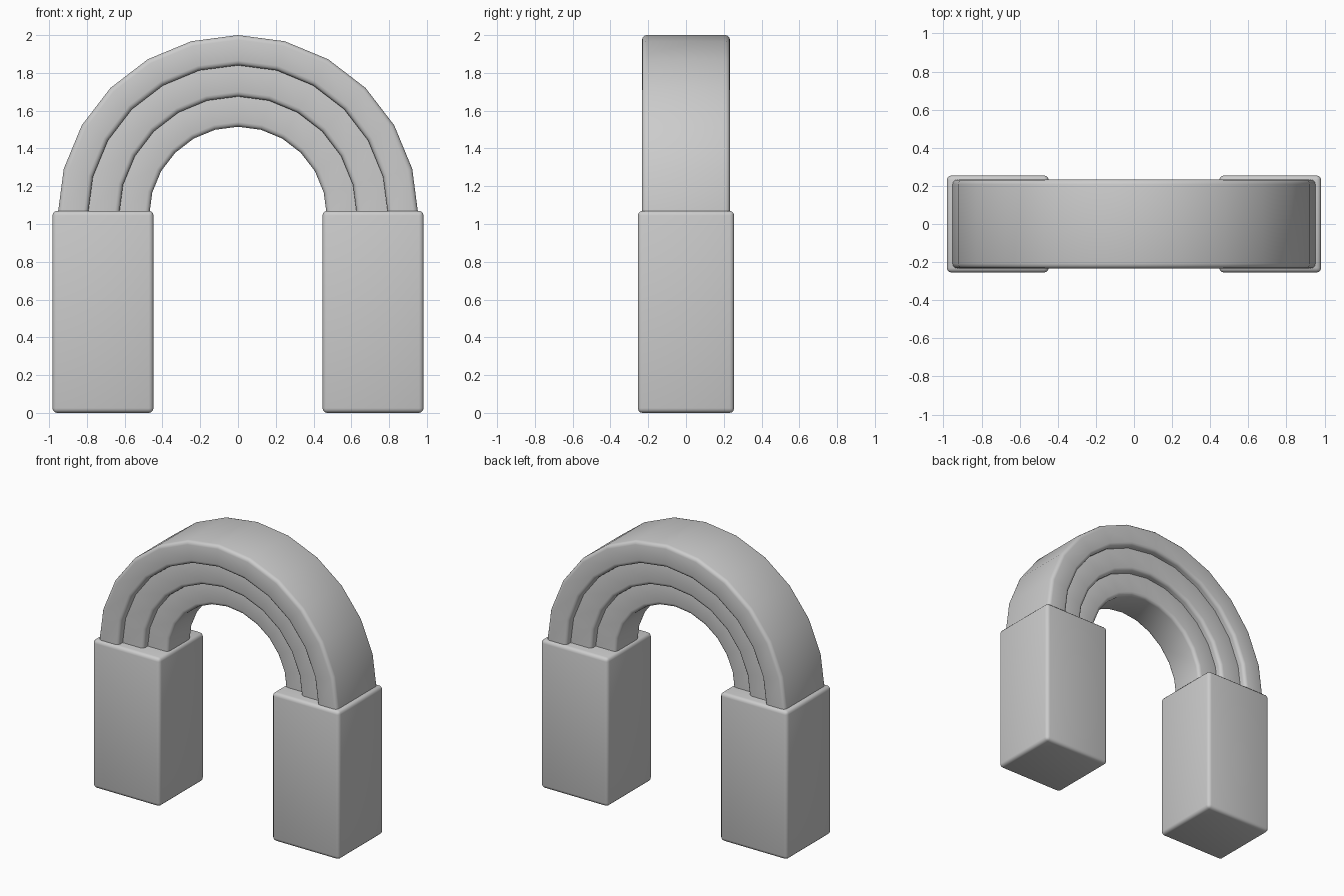
import bpy, bmesh, math

cube = bpy.data.objects.get("Cube")
if cube:
    bpy.data.objects.remove(cube, do_unlink=True)

grey = bpy.data.materials.new("plain_grey")
grey.use_nodes = True
colour = (0.6, 0.6, 0.6, 1)
grey.diffuse_color = colour
grey.node_tree.nodes["Principled BSDF"].inputs["Base Color"].default_value = colour


def finish(name, bm, bevel, segments):
    """Turn a bmesh into a smooth object with rounded edges."""
    bmesh.ops.recalc_face_normals(bm, faces=bm.faces)
    mesh = bpy.data.meshes.new(name)
    bm.to_mesh(mesh)
    bm.free()
    mesh.materials.append(grey)
    mesh.shade_smooth()
    obj = bpy.data.objects.new(name, mesh)
    bpy.context.collection.objects.link(obj)
    mod = obj.modifiers.new("rounded_edges", "BEVEL")
    mod.width = bevel
    mod.segments = segments
    mod.limit_method = "ANGLE"
    mod.angle_limit = math.radians(40)
    return obj


def leg(name, side):
    bm = bmesh.new()
    bmesh.ops.create_cube(bm, size=1)
    bmesh.ops.scale(bm, vec=(0.535, 0.51, 1.07), verts=bm.verts)
    bmesh.ops.translate(bm, vec=(side * 0.715, 0, 0.535), verts=bm.verts)
    finish(name, bm, 0.025, 3)


def arch_band(name, inner, outer, depth, centre_z=1.045, steps=12):
    bm = bmesh.new()
    rings = []
    # Half circle of rectangular sections, with a straight foot at each end
    sections = [(i * math.pi / steps, 0) for i in range(steps + 1)]
    sections = [(0, -0.1)] + sections + [(math.pi, -0.1)]
    for angle, drop in sections:
        corners = [(inner, -depth), (outer, -depth), (outer, depth), (inner, depth)]
        rings.append([bm.verts.new((r * math.cos(angle), y,
                                    centre_z + r * math.sin(angle) + drop))
                      for r, y in corners])
    for a, b in zip(rings, rings[1:]):
        for k in range(4):
            n = (k + 1) % 4
            bm.faces.new((a[k], a[n], b[n], b[k]))
    bm.faces.new(rings[0])
    bm.faces.new(rings[-1])
    finish(name, bm, 0.025, 3)


# Block legs
leg("left_leg", 1)
leg("right_leg", -1)

# Stepped arch: each inner band is set back and tucked under the next
arch_band("outer_arch_band", 0.795, 0.955, 0.233)
arch_band("middle_arch_band", 0.63, 0.83, 0.183)
arch_band("inner_arch_band", 0.47, 0.665, 0.133)
